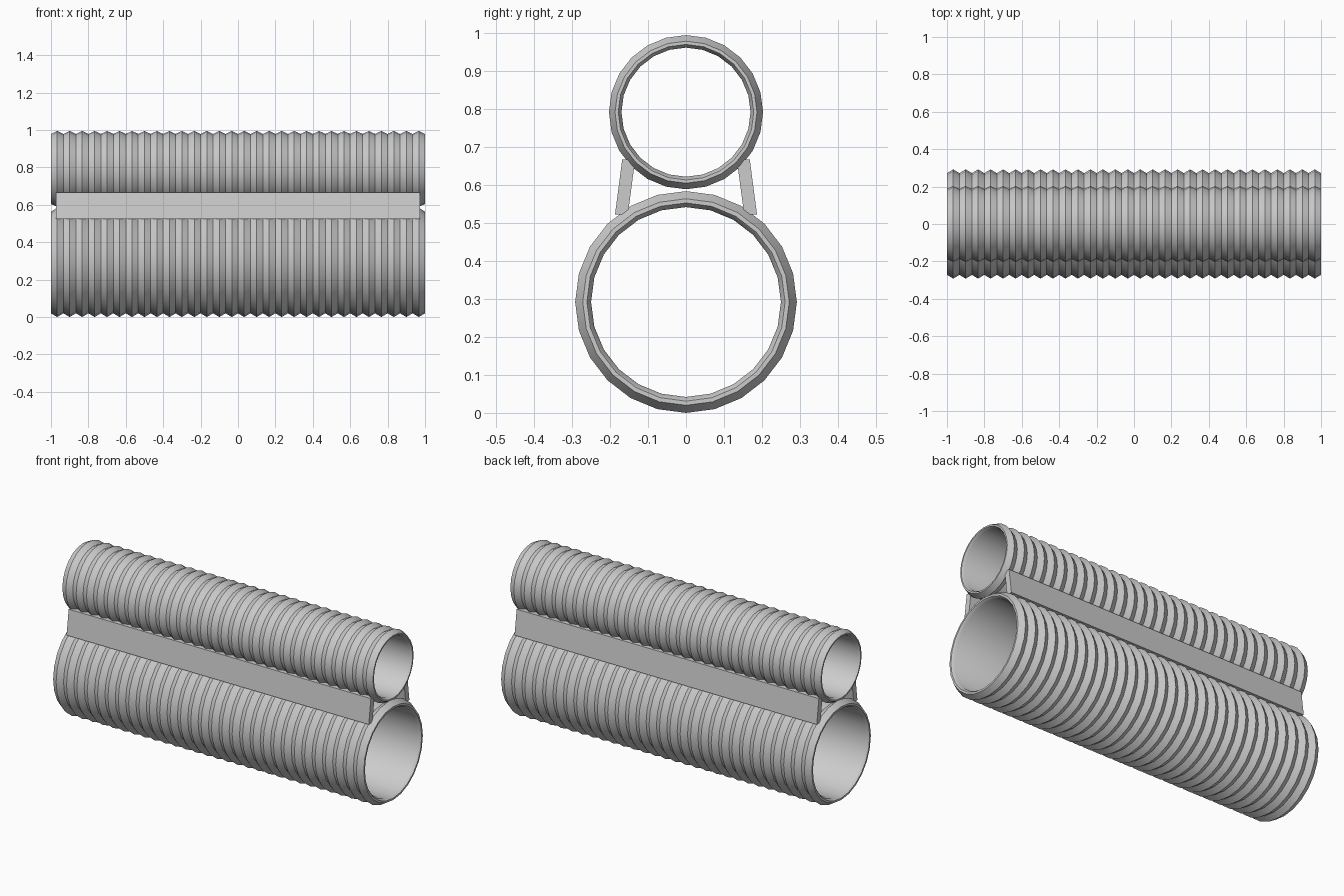
import bpy, bmesh, math
from mathutils import Vector

cube = bpy.data.objects.get("Cube")
if cube:
    bpy.data.objects.remove(cube, do_unlink=True)

RIBS = 30
SIDES = 24
PITCH = 2 / RIBS

grey = bpy.data.materials.new("light_grey")
grey.use_nodes = True
colour = (0.6, 0.6, 0.6, 1)
grey.diffuse_color = colour
grey.node_tree.nodes["Principled BSDF"].inputs["Base Color"].default_value = colour


def finish(bm, name, smooth):
    bmesh.ops.recalc_face_normals(bm, faces=bm.faces)
    mesh = bpy.data.meshes.new(name)
    bm.to_mesh(mesh)
    bm.free()
    mesh.materials.append(grey)
    obj = bpy.data.objects.new(name, mesh)
    bpy.context.collection.objects.link(obj)
    if smooth:
        bpy.ops.object.select_all(action='DESELECT')
        obj.select_set(True)
        bpy.context.view_layer.objects.active = obj
        bpy.ops.object.shade_smooth_by_angle(angle=math.radians(40))
    return obj


def ribbed_pipe(name, centre_z, peak, valley, bore):
    """Revolve a closed zigzag wall profile around the x axis."""
    lip = (valley + bore) / 2
    profile = [(-1 + i * PITCH / 2, peak if i % 2 else valley)
               for i in range(2 * RIBS + 1)]
    # rounded lips at both ends joined by the smooth bore
    profile += [(1, lip), (0.985, bore), (-0.985, bore), (-1, lip)]
    bm = bmesh.new()
    rings = []
    for s in range(SIDES):
        a = math.tau * s / SIDES
        rings.append([bm.verts.new((x, r * math.sin(a), centre_z + r * math.cos(a)))
                      for x, r in profile])
    n = len(profile)
    for s in range(SIDES):
        here, there = rings[s], rings[(s + 1) % SIDES]
        for i in range(n):
            j = (i + 1) % n
            bm.faces.new((here[i], here[j], there[j], there[i]))
    return finish(bm, name, True)


def side_bar(name, side):
    """Extrude a slanted plate section along x."""
    section = [(0.187, 0.523), (0.168, 0.667), (0.134, 0.667), (0.153, 0.523)]
    bm = bmesh.new()
    face = bm.faces.new([bm.verts.new((-0.973, side * y, z)) for y, z in section])
    moved = bmesh.ops.extrude_face_region(bm, geom=[face])["geom"]
    bmesh.ops.translate(bm, vec=Vector((1.946, 0, 0)),
                        verts=[g for g in moved if isinstance(g, bmesh.types.BMVert)])
    # keep the starting cap so the bar is closed
    if not face.is_valid:
        bmesh.ops.holes_fill(bm, edges=bm.edges)
    return finish(bm, name, False)


ribbed_pipe("lower_pipe", 0.292, 0.292, 0.272, 0.250)
ribbed_pipe("upper_pipe", 0.792, 0.203, 0.187, 0.170)
side_bar("front_bar", -1)
side_bar("back_bar", 1)
